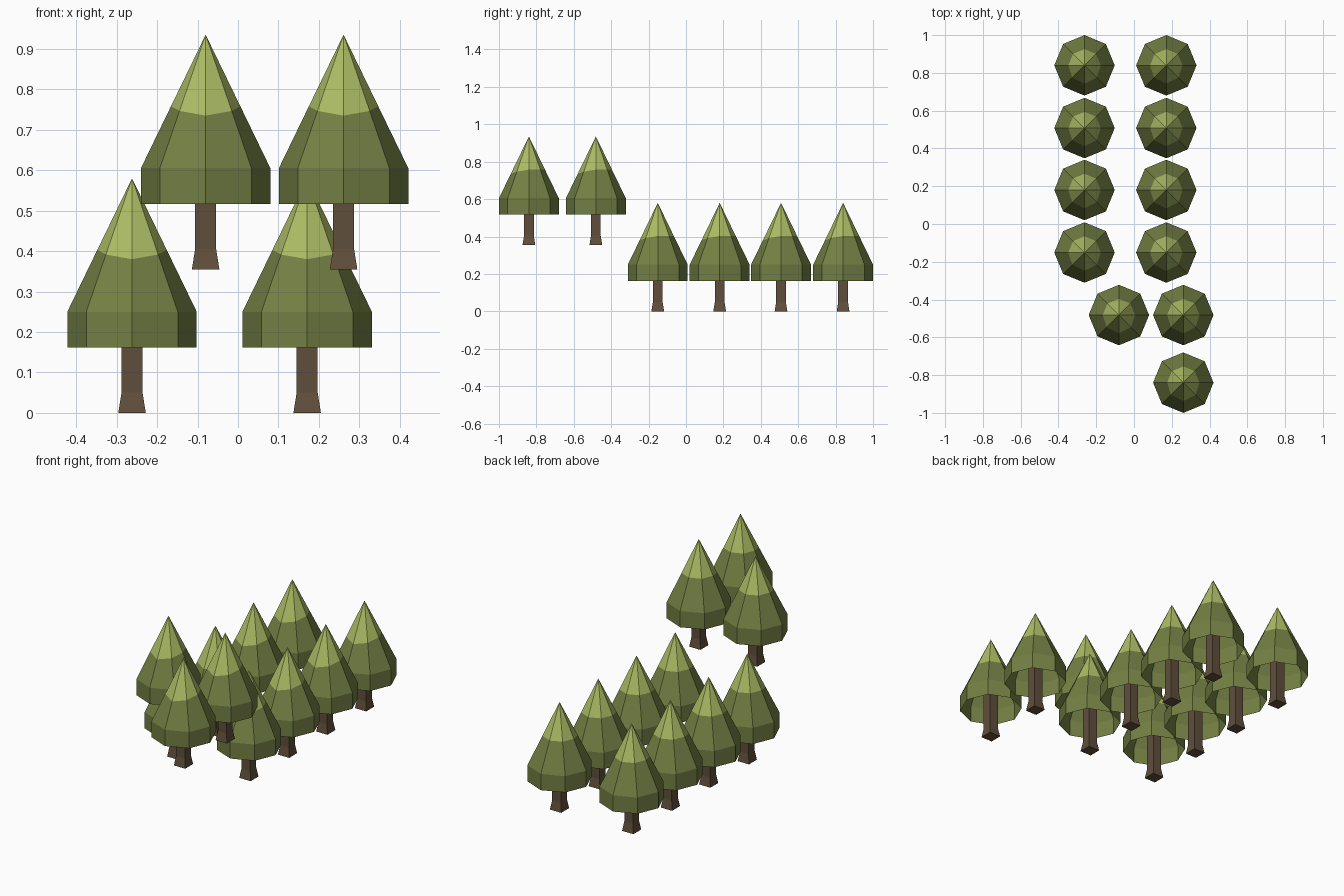
import bpy, bmesh, math

if "Cube" in bpy.data.objects:
    bpy.data.objects.remove(bpy.data.objects["Cube"])


def material(name, srgb):
    m = bpy.data.materials.new(name)
    m.diffuse_color = [(c / 255) ** 2.2 for c in srgb] + [1]
    m.use_nodes = True
    m.node_tree.nodes["Principled BSDF"].inputs["Base Color"].default_value = m.diffuse_color
    return m


BARK = material("brown bark", (96, 80, 62))
GREEN = material("dark leaf green", (114, 126, 69))
LIGHT = material("light leaf green", (170, 186, 100))

R, BASE, EAVE, APEX = 0.16, 0.162, 0.25, 0.58


def ring(bm, sides, radius, height, turn=0.0):
    """Ring of vertices; radius and height are functions of the angle."""
    out = []
    for i in range(sides):
        a = turn + 2 * math.pi * i / sides
        out.append(bm.verts.new((radius(a) * math.cos(a), radius(a) * math.sin(a), height(a))))
    return out


def bridge(bm, low, high, mat=0):
    n = len(low)
    for i in range(n):
        j = (i + 1) % n
        bm.faces.new((low[i], low[j], high[j], high[i])).material_index = mat


def finish(bm, name, mats):
    me = bpy.data.meshes.new(name)
    bm.to_mesh(me)
    bm.free()
    for m in mats:
        me.materials.append(m)
    return me


def trunk_mesh():
    # Square trunk with a flared foot
    bm = bmesh.new()
    rings = [ring(bm, 4, lambda a, w=w: w * math.sqrt(2), lambda a, z=z: z, math.pi / 4)
             for w, z in ((0.034, 0), (0.026, 0.05), (0.026, 0.27))]
    for lo, hi in zip(rings, rings[1:]):
        bridge(bm, lo, hi)
    bm.faces.new(rings[0][::-1])
    bm.faces.new(rings[-1])
    return finish(bm, "trunk", [BARK])


def crown_mesh():
    # Open-bottomed octagonal skirt and cone, with a pale tip dipping at the front
    bm = bmesh.new()
    tip_z = lambda a: 0.403 - 0.023 * max(0, -math.sin(a)) ** 2
    tip_r = lambda a: R * (APEX - tip_z(a)) / (APEX - EAVE)
    hem = ring(bm, 8, lambda a: R, lambda a: BASE)
    eave = ring(bm, 8, lambda a: R, lambda a: EAVE)
    tip = ring(bm, 8, tip_r, tip_z)
    bridge(bm, hem, eave)
    bridge(bm, eave, tip)
    top = bm.verts.new((0, 0, APEX))
    for i in range(8):
        bm.faces.new((tip[i], tip[(i + 1) % 8], top)).material_index = 1
    return finish(bm, "crown", [GREEN, LIGHT])


# Two rows of four on the ground, three trees on a higher level
spots = [(x, y, 0) for x in (-0.262, 0.171) for y in (0.84, 0.508, 0.18, -0.151)]
spots += [(-0.08, -0.482, 0.355), (0.261, -0.482, 0.355), (0.261, -0.84, 0.355)]

parts = {"tree_trunk": trunk_mesh(), "tree_crown": crown_mesh()}
for n, spot in enumerate(spots, 1):
    for name, mesh in parts.items():
        ob = bpy.data.objects.new(f"{name}_{n}", mesh)
        ob.location = spot
        bpy.context.collection.objects.link(ob)
